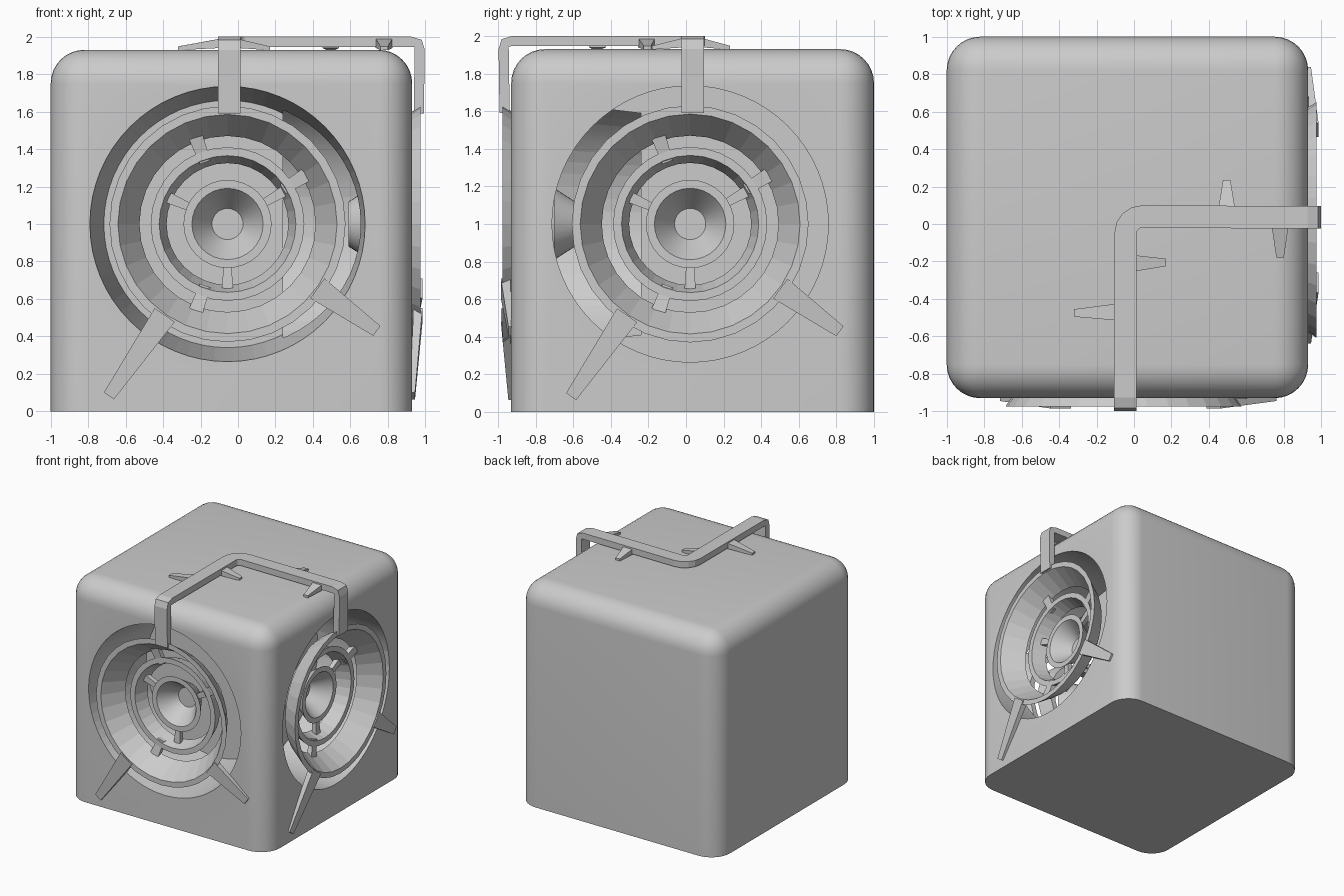
import bpy, bmesh, math
from mathutils import Vector, Matrix

if "Cube" in bpy.data.objects:
    bpy.data.objects.remove(bpy.data.objects["Cube"])


def finish(name, bm, matrix=Matrix(), smooth=None):
    bmesh.ops.transform(bm, matrix=matrix, verts=bm.verts)
    bmesh.ops.recalc_face_normals(bm, faces=bm.faces)
    me = bpy.data.meshes.new(name)
    bm.to_mesh(me)
    bm.free()
    ob = bpy.data.objects.new(name, me)
    bpy.context.collection.objects.link(ob)
    bpy.ops.object.select_all(action='DESELECT')
    ob.select_set(True)
    bpy.context.view_layer.objects.active = ob
    if smooth:
        bpy.ops.object.shade_smooth_by_angle(angle=math.radians(smooth))
    return ob


def skin(name, sections, matrix=Matrix()):
    """Join a chain of four-corner sections into a closed bar."""
    bm = bmesh.new()
    rows = [[bm.verts.new(c) for c in s] for s in sections]
    for a, b in zip(rows, rows[1:]):
        for i in range(4):
            j = (i + 1) % 4
            bm.faces.new((a[i], a[j], b[j], b[i]))
    bm.faces.new(rows[0])
    bm.faces.new(rows[-1])
    return finish(name, bm, matrix)


def section(p, w, t, width, thick):
    p, w, t = Vector(p), Vector(w).normalized(), Vector(t).normalized()
    w, t = w * width / 2, t * thick / 2
    return [p - w - t, p + w - t, p + w + t, p - w + t]


def bar(name, p0, p1, up, size0, size1, matrix=Matrix()):
    side = (Vector(p1) - Vector(p0)).cross(Vector(up))
    return skin(name, [section(p0, side, up, *size0), section(p1, side, up, *size1)], matrix)


def lathe(name, profile, matrix, closed=True, n=32, smooth=None):
    """Spin (radius, y) points about the y axis."""
    bm = bmesh.new()
    rings = [[bm.verts.new((r * math.cos(2 * math.pi * k / n), y,
                            r * math.sin(2 * math.pi * k / n))) for k in range(n)]
             for r, y in profile]
    pairs = list(zip(rings, rings[1:]))
    if closed:
        pairs.append((rings[-1], rings[0]))
    else:
        bm.faces.new(rings[0])
        bm.faces.new(rings[-1])
    for a, b in pairs:
        for i in range(n):
            j = (i + 1) % n
            bm.faces.new((a[i], a[j], b[j], b[i]))
    return finish(name, bm, matrix, smooth)


FRONT = Matrix.Translation((-0.056, 0, 1))
RIGHT = Matrix.Translation((0, 0.022, 1)) @ Matrix.Rotation(math.pi / 2, 4, 'Z')

# Rounded block with a flat, sharp-edged base
bm = bmesh.new()
bmesh.ops.create_cube(bm, size=1.93)
bmesh.ops.translate(bm, vec=(-0.035, 0.035, 0.965), verts=bm.verts)
edges = [e for e in bm.edges if max(v.co.z for v in e.verts) > 1]
bmesh.ops.bevel(bm, geom=edges, offset=0.18, segments=8, profile=0.5, affect='EDGES')
body = finish("body", bm, smooth=35)

# Two round recesses that meet inside the block
for label, m, r_end in (("front", FRONT, 0.66), ("right", RIGHT, 0.735)):
    slope = (0.735 - r_end) / 0.7
    cutter = lathe(label + "_recess_cutter",
                   [(0.735 + slope * 0.2, -1.13), (r_end, -0.24)], m, closed=False, n=64)
    cutter.hide_render = True
    bpy.context.view_layer.objects.active = body
    mod = body.modifiers.new(label + "_recess", 'BOOLEAN')
    mod.operation, mod.object, mod.solver = 'DIFFERENCE', cutter, 'EXACT'
    bpy.ops.object.modifier_apply(modifier=mod.name)
    bpy.data.objects.remove(cutter)
bpy.ops.object.select_all(action='DESELECT')
body.select_set(True)
bpy.context.view_layer.objects.active = body
bpy.ops.object.shade_smooth_by_angle(angle=math.radians(35))


def polar(r, deg, y):
    a = math.radians(deg)
    return (r * math.cos(a), y, r * math.sin(a))


# Nested ring assembly, one for each recess
for label, m in (("front", FRONT), ("right", RIGHT)):
    lathe(label + "_outer_ring", [(0.63, -0.975), (0.585, -0.975), (0.47, -0.80), (0.515, -0.80)], m)
    lathe(label + "_middle_ring", [(0.41, -0.82), (0.365, -0.82), (0.325, -0.70), (0.37, -0.70)], m)
    lathe(label + "_centre_horn", [(0.12, -0.59), (0.235, -0.77), (0.19, -0.77), (0.083, -0.62)],
          m, closed=False, smooth=35)
    for i, ang in enumerate((110, 32, 250)):
        bar(f"{label}_outer_spoke_{i}", polar(0.35, ang, -0.79), polar(0.52, ang, -0.82),
            (0, 1, 0), (0.06, 0.04), (0.08, 0.04), m)
    for i, ang in enumerate((156, 270, 30)):
        bar(f"{label}_inner_spoke_{i}", polar(0.20, ang, -0.73), polar(0.35, ang, -0.74),
            (0, 1, 0), (0.04, 0.04), (0.06, 0.04), m)
    for i, (ang, tip) in enumerate(((235.4, 1.115), (-35.6, 0.98))):
        bar(f"{label}_leg_{i}", polar(0.59, ang, -0.96), polar(tip, ang, -0.935),
            (0, 1, 0), (0.13, 0.05), (0.065, 0.02), m)

# Flat strap running from the front ring over the top to the right ring
X, Y, Z = Vector((1, 0, 0)), Vector((0, 1, 0)), Vector((0, 0, 1))
path = [((-0.047, -0.965, 1.59), X, -Y), ((-0.047, -0.97, 1.93), X, -Y),
        ((-0.047, -0.962, 1.964), X, Z - Y), ((-0.047, -0.925, 1.973), X, Z)]
for deg in (180, 157, 135, 112, 90):
    d = Vector((math.cos(math.radians(deg)), math.sin(math.radians(deg)), 0))
    path.append((Vector((0.045, -0.05, 1.973)) + d * 0.09, -d, Z))
path += [((0.925, 0.035, 1.973), -Y, Z), ((0.962, 0.035, 1.964), -Y, Z + X),
         ((0.97, 0.035, 1.93), -Y, X), ((0.965, 0.035, 1.59), -Y, X)]
skin("strap", [section(p, w, t, 0.12, 0.054) for p, w, t in path])

# Small tapered feet holding the strap to the top
for i, (a, b) in enumerate((((-0.09, -0.47), (-0.32, -0.475)), ((-0.01, -0.21), (0.17, -0.205)),
                            ((0.495, 0.08), (0.495, 0.235)), ((0.78, -0.01), (0.78, -0.18)))):
    bar(f"strap_foot_{i}", (*a, 1.965), (*b, 1.938), (0, 0, 1), (0.09, 0.05), (0.04, 0.02))
